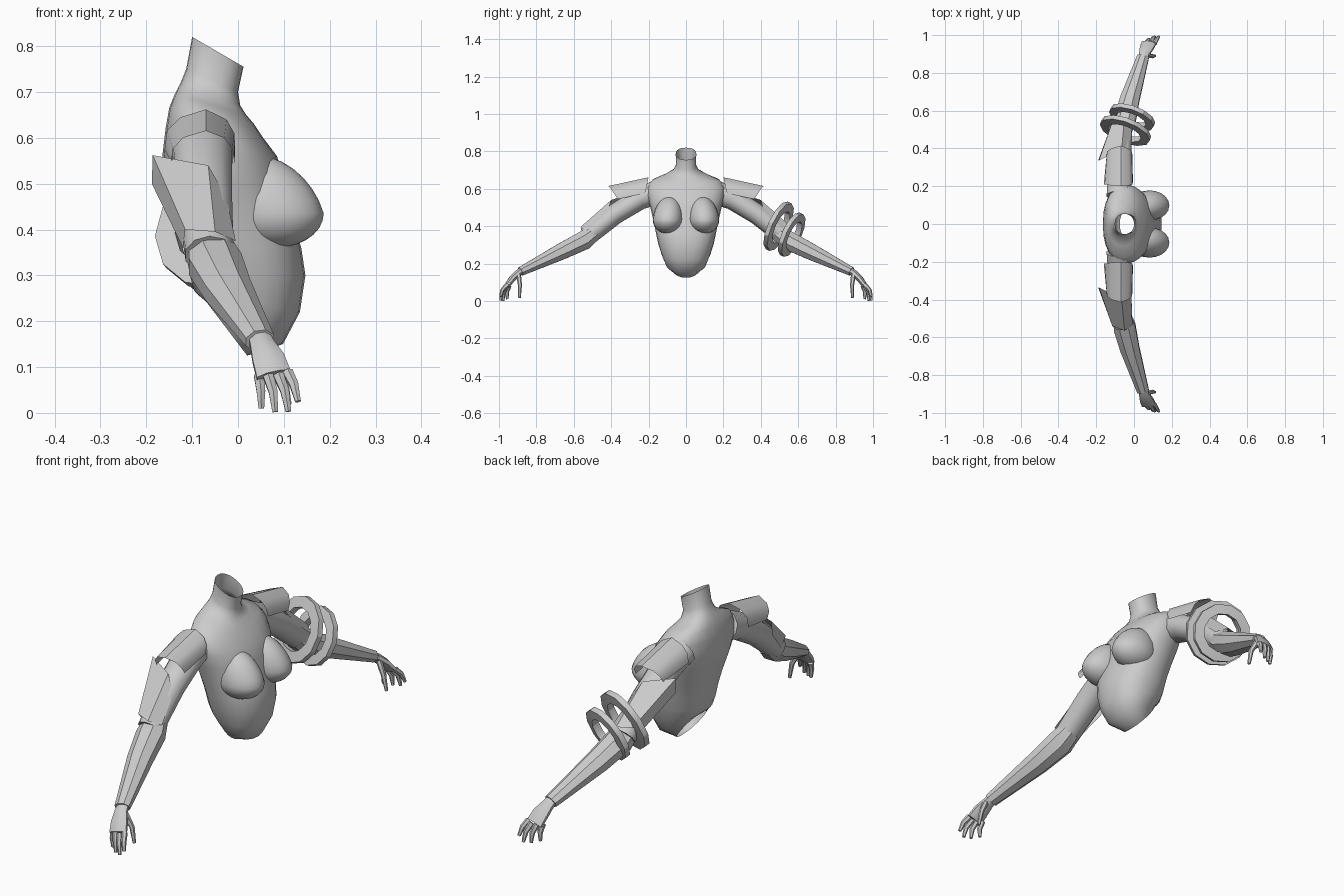
import bpy, bmesh, math
from mathutils import Vector

if "Cube" in bpy.data.objects:
    bpy.data.objects.remove(bpy.data.objects["Cube"])

grey = bpy.data.materials.new("plain_grey")
grey.diffuse_color = (0.6, 0.6, 0.6, 1)
grey.use_nodes = True
grey.node_tree.nodes["Principled BSDF"].inputs["Base Color"].default_value = grey.diffuse_color


def finish(name, bm, mirror=False, angle=40, recalc=True):
    if recalc:
        bmesh.ops.recalc_face_normals(bm, faces=bm.faces)
    me = bpy.data.meshes.new(name)
    bm.to_mesh(me)
    bm.free()
    ob = bpy.data.objects.new(name, me)
    bpy.context.collection.objects.link(ob)
    me.materials.append(grey)
    if angle:
        bpy.ops.object.select_all(action='DESELECT')
        ob.select_set(True)
        bpy.context.view_layer.objects.active = ob
        bpy.ops.object.shade_smooth_by_angle(angle=math.radians(angle))
    if mirror:
        m = ob.modifiers.new("mirror", 'MIRROR')
        m.use_axis = (False, True, False)
    return ob


def bridge(bm, rows, closed=True, wrap=False):
    """Join rows of points with quads."""
    vs = [[bm.verts.new(p) for p in r] for r in rows]
    n = len(vs[0])
    pairs = list(zip(vs, vs[1:])) + ([(vs[-1], vs[0])] if wrap else [])
    for a, b in pairs:
        for i in range(n if closed else n - 1):
            j = (i + 1) % n
            bm.faces.new((a[i], a[j], b[j], b[i]))
    return vs


def tube(bm, path, sides=8, caps=True):
    """Path entries: x, y, z, half width across x, half thickness."""
    pts = [Vector(p[:3]) for p in path]
    rows = []
    for k, p in enumerate(path):
        d = (pts[min(k + 1, len(pts) - 1)] - pts[max(k - 1, 0)]).normalized()
        u = Vector((1, 0, 0))
        u = (u - d * u.dot(d)).normalized()
        v = d.cross(u)
        rows.append([pts[k] + u * p[3] * math.cos(t) + v * p[4] * math.sin(t)
                     for t in (2 * math.pi * (i + 0.5) / sides for i in range(sides))])
    vs = bridge(bm, rows)
    if caps:
        bm.faces.new(vs[0])
        bm.faces.new(vs[-1])


# Torso with open neck and open slanted bottom: z back, z front, x back, x front, half width
sections = [
    (.82, .755, -.10, .012, .055), (.75, .70, -.113, .0, .054),
    (.72, .67, -.125, .005, .07), (.695, .65, -.138, .018, .115),
    (.665, .63, -.15, .035, .18), (.62, .60, -.158, .055, .207),
    (.56, .56, -.165, .085, .207), (.50, .50, -.155, .105, .19),
    (.42, .42, -.13, .12, .172), (.36, .36, -.115, .138, .16),
    (.30, .30, -.105, .147, .147), (.265, .22, -.095, .135, .128),
    (.255, .15, -.085, .098, .108), (.25, .125, -.075, .02, .075)]


def power(c, e):
    return math.copysign(abs(c) ** e, c)


bm = bmesh.new()
rows = []
for zb, zf, xb, xf, w in sections:
    row = []
    for i in range(24):
        t = 2 * math.pi * i / 24
        c, s = power(math.cos(t), .88), power(math.sin(t), .88)
        row.append(((xb + xf) / 2 + (xf - xb) / 2 * c, w * s,
                    (zb + zf) / 2 + (zf - zb) / 2 * c))
    rows.append(row)
bridge(bm, rows)
finish("torso", bm, angle=60)

# Breasts: spheres stretched upward into the chest
bm = bmesh.new()
bmesh.ops.create_uvsphere(bm, u_segments=20, v_segments=14, radius=1)
for v in bm.verts:
    x, y, z = v.co
    up = max(z, 0)
    v.co = (.082 + .105 * x - .035 * up, .098 + .08 * y - .01 * up,
            .435 + z * (.125 if z > 0 else .075))
finish("breast", bm, mirror=True, angle=60)

# Upper arms
bm = bmesh.new()
tube(bm, [(-.078, .15, .585, .07, .065), (-.076, .25, .545, .066, .058),
          (-.072, .38, .465, .062, .055), (-.062, .53, .345, .055, .052)], 10)
finish("upper_arm", bm, mirror=True)

# Forearm guards
bm = bmesh.new()
tube(bm, [(-.062, .49, .365, .05, .045), (-.05, .545, .325, .063, .055),
          (-.022, .66, .268, .055, .048), (.048, .885, .158, .034, .026)], 8)
finish("forearm", bm, mirror=True, angle=35)

# Hands: palm, four curled fingers and a thumb
bm = bmesh.new()
tube(bm, [(.045, .868, .17, .025, .02), (.053, .90, .148, .029, .019),
          (.066, .93, .118, .038, .019), (.078, .957, .082, .041, .015)], 8)
fingers = [((.108, .955, .088), (.122, .98, .062), (.131, .992, .025)),
           ((.088, .962, .082), (.102, .985, .048), (.11, .991, .003)),
           ((.066, .958, .08), (.077, .975, .045), (.081, .978, .002)),
           ((.046, .945, .082), (.05, .958, .048), (.051, .955, .01)),
           ((.07, .895, .14), (.098, .888, .085), (.111, .89, .018))]
for a, b, c in fingers:
    tube(bm, [(*a, .013, .013), (*b, .011, .011), (*c, .007, .007)], 6)
finish("hand", bm, mirror=True, angle=50)

# Shoulder guards: open arched shells
bm = bmesh.new()
bridge(bm, [
    [(-.16, .21, .575), (-.155, .21, .615), (-.125, .205, .645), (-.07, .20, .662),
     (-.025, .205, .64), (-.008, .21, .61), (-.006, .22, .575)],
    [(-.145, .365, .545), (-.142, .385, .575), (-.12, .40, .60), (-.07, .415, .615),
     (-.03, .40, .60), (-.012, .385, .575), (-.008, .365, .545)]], closed=False)
finish("shoulder_guard", bm, mirror=True)

# Elbow guards: flared plates over the back of the arm
bm = bmesh.new()
bridge(bm, [
    [(-.188, .34, .50), (-.186, .335, .562), (-.065, .40, .54), (-.025, .42, .47)],
    [(-.12, .50, .36), (-.115, .54, .40), (-.05, .565, .395), (-.005, .53, .375)]],
    closed=False)
finish("elbow_guard", bm, mirror=True, angle=20)

# Two loose rings around one arm
axis = Vector((.38, 1, -.46)).normalized()
u = Vector((1, 0, 0)).cross(axis).normalized()
w = axis.cross(u)
for k, (centre, R) in enumerate([((-.045, .495, .40), .14), ((-.01, .565, .355), .125)]):
    bm = bmesh.new()
    rows = []
    for i in range(12):
        t = 2 * math.pi * i / 12
        d = u * math.cos(t) + w * math.sin(t)
        rows.append([Vector(centre) + d * r * R + axis * h
                     for r, h in ((1, -.012), (1, .012), (.66, .016), (.66, -.016))])
    bridge(bm, rows, wrap=True)
    finish("arm_ring_%d" % (k + 1), bm, angle=30)
